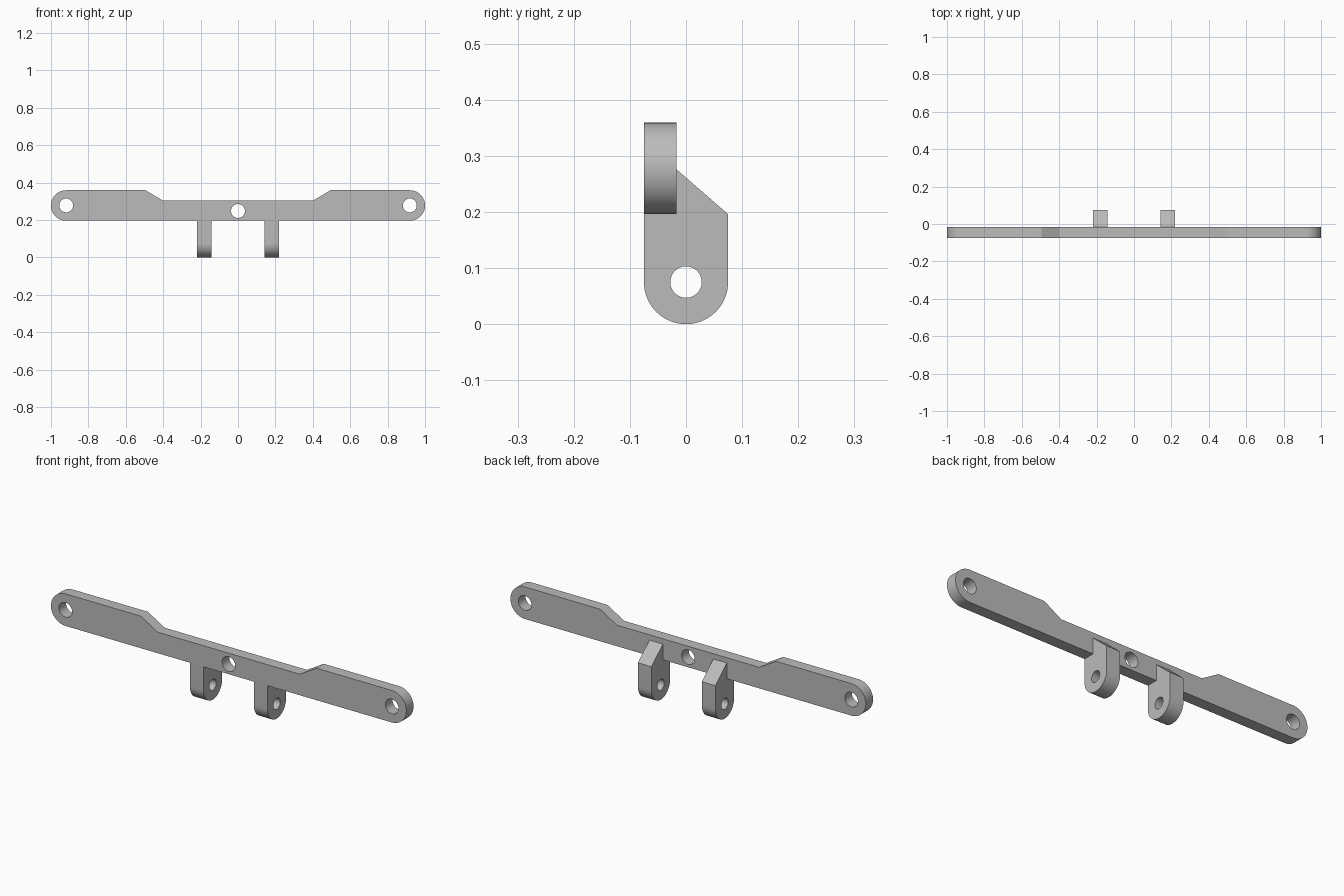
import bpy, bmesh
from math import cos, sin, pi, radians
from mathutils import Vector

cube = bpy.data.objects.get("Cube")
if cube:
    bpy.data.objects.remove(cube, do_unlink=True)

# Single grey material
GREY = (0.5, 0.5, 0.5, 1)
grey = bpy.data.materials.new("plain grey")
grey.use_nodes = True
grey.diffuse_color = GREY
grey.node_tree.nodes["Principled BSDF"].inputs["Base Color"].default_value = GREY


def arc(u, v, r, start, end, steps=32):
    """Points along an arc, angles in units of pi."""
    angles = [pi * (start + (end - start) * i / steps) for i in range(steps + 1)]
    return [(u + r * cos(a), v + r * sin(a)) for a in angles]


def hole(u, v, r):
    return arc(u, v, r, 0, 2, 48)[:-1]


def plate(name, loops, place, depth):
    """Fill an outline with its holes, then extrude it into a solid plate."""
    bm = bmesh.new()
    edges = []
    for loop in loops:
        verts = [bm.verts.new(place(u, v)) for u, v in loop]
        edges += [bm.edges.new((a, b)) for a, b in zip(verts, verts[1:] + verts[:1])]
    bmesh.ops.triangle_fill(bm, edges=edges, use_beauty=True)
    cap = bmesh.ops.extrude_face_region(bm, geom=bm.faces[:], use_keep_orig=True)
    moved = [g for g in cap["geom"] if isinstance(g, bmesh.types.BMVert)]
    bmesh.ops.translate(bm, verts=moved, vec=Vector(depth))
    bmesh.ops.recalc_face_normals(bm, faces=bm.faces[:])
    mesh = bpy.data.meshes.new(name)
    bm.to_mesh(mesh)
    bm.free()
    mesh.materials.append(grey)
    obj = bpy.data.objects.new(name, mesh)
    bpy.context.collection.objects.link(obj)
    bpy.ops.object.select_all(action="DESELECT")
    obj.select_set(True)
    bpy.context.view_layer.objects.active = obj
    bpy.ops.object.shade_smooth_by_angle(angle=radians(30))
    return obj


FRONT, REAR, HALF = -0.075, -0.017, 0.075
BOTTOM, TOP, WAIST = 0.196, 0.359, 0.303
END_R = (TOP - BOTTOM) / 2
END_X, END_Z = 1 - END_R, (TOP + BOTTOM) / 2

# Cross bar: rounded ends, lowered waist, three bolt holes
outline = arc(END_X, END_Z, END_R, -0.5, 0.5)
outline += [(0.495, TOP), (0.4, WAIST), (-0.4, WAIST), (-0.495, TOP)]
outline += arc(-END_X, END_Z, END_R, 0.5, 1.5)
bar_holes = [hole(x, z, 0.037) for x, z in ((-END_X, END_Z), (0, 0.248), (END_X, END_Z))]
plate("cross_bar", [outline] + bar_holes, lambda u, v: (u, FRONT, v), (0, REAR - FRONT, 0))

# Hanging lugs: rounded foot, pin hole, sloped gusset behind the bar
lug = arc(0, HALF, HALF, 1, 2)
lug += [(HALF, BOTTOM), (REAR, 0.276), (REAR, BOTTOM), (FRONT, BOTTOM)]
for side, x in (("left", 0.18), ("right", -0.18)):
    plate(side + "_lug", [lug, hole(0, HALF, 0.028)],
          lambda u, v: (x - 0.038, u, v), (0.076, 0, 0))
